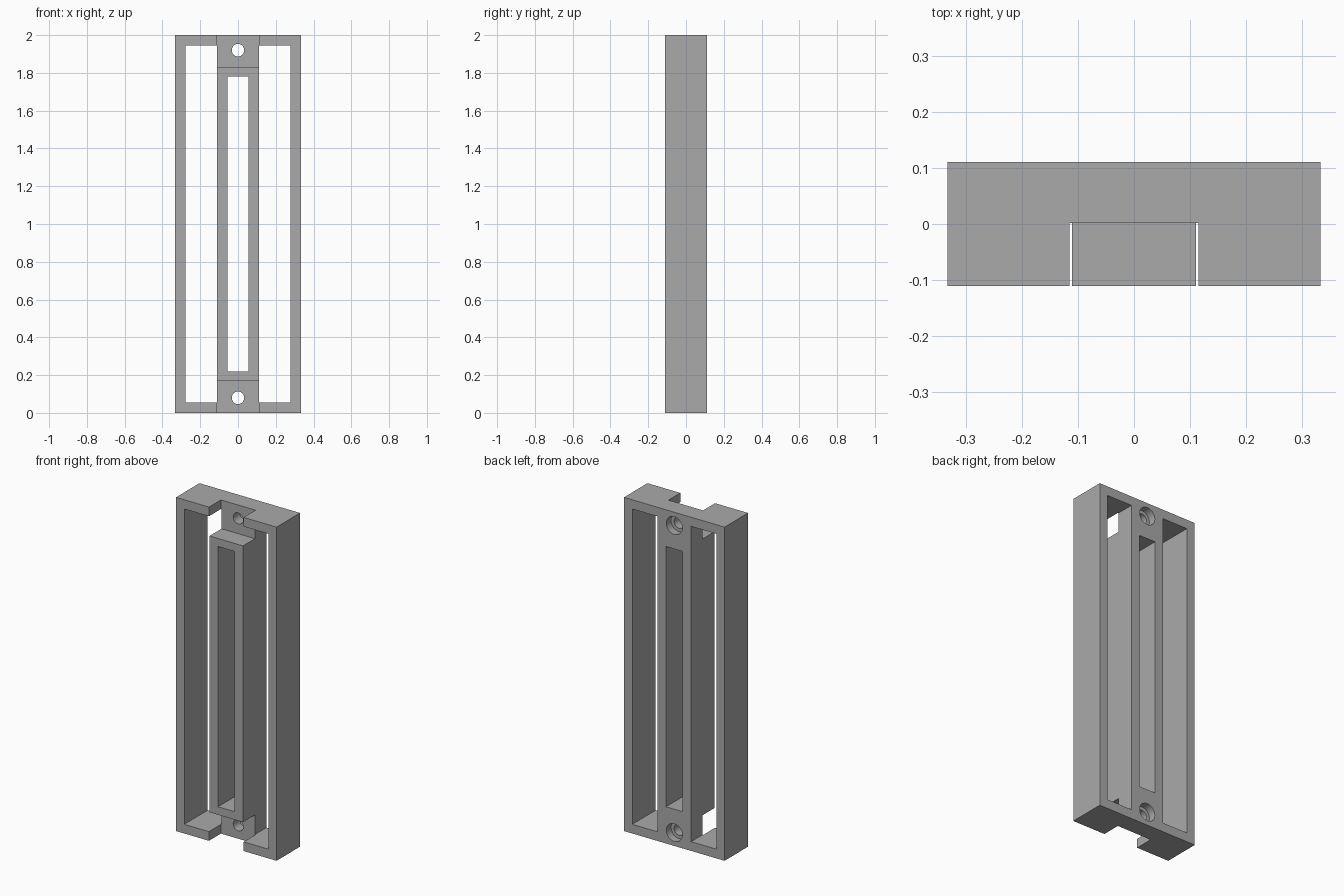
import bpy
import math

cube = bpy.data.objects.get("Cube")
if cube:
    bpy.data.objects.remove(cube, do_unlink=True)

W, D, H = 0.667, 0.222, 2.0      # overall size
WALL = 0.055                     # frame thickness
POST = 0.111                     # half width of the centre post
HOLE_Z = 0.08                    # screw hole distance from each end

grey = bpy.data.materials.new("plain grey")
grey.use_nodes = True
colour = (0.4, 0.4, 0.4, 1)
grey.diffuse_color = colour
grey.node_tree.nodes["Principled BSDF"].inputs["Base Color"].default_value = colour


def box(name, x, y, z):
    """Box spanning the given (low, high) ranges."""
    spans = (x, y, z)
    bpy.ops.mesh.primitive_cube_add(size=1, location=[(a + b) / 2 for a, b in spans])
    ob = bpy.context.object
    ob.name = name
    ob.scale = [b - a for a, b in spans]
    bpy.ops.object.transform_apply(location=True, rotation=False, scale=True)
    return ob


def bore(name, radius, y, z):
    """Cylinder along y."""
    bpy.ops.mesh.primitive_cylinder_add(
        vertices=48, radius=radius, depth=y[1] - y[0],
        location=(0, (y[0] + y[1]) / 2, z), rotation=(math.pi / 2, 0, 0))
    ob = bpy.context.object
    ob.name = name
    return ob


# Solid block to be opened up
frame = box("frame", (-W / 2, W / 2), (-D / 2, D / 2), (0, H))
frame.data.materials.append(grey)

# Tall side windows and the slot through the centre post
through = (-D, D)
cutters = [box("slot_cutter", (-WALL, WALL), through, (0.22, H - 0.22))]
for x in ((POST, W / 2 - WALL), (WALL - W / 2, -POST)):
    cutters.append(box("window_cutter", x, through, (WALL, H - WALL)))

# Front notches and counterbored screw holes at both ends
for z, hole_z in (((-0.1, 0.172), HOLE_Z), ((H - 0.172, H + 0.1), H - HOLE_Z)):
    cutters.append(box("notch_cutter", (-0.115, 0.115), (-D, 0.002), z))
    cutters.append(bore("hole_cutter", 0.033, through, hole_z))
    cutters.append(bore("counterbore_cutter", 0.053, (0.066, D), hole_z))

for cutter in cutters:
    cutter.hide_render = True
    mod = frame.modifiers.new("cut", "BOOLEAN")
    mod.operation = "DIFFERENCE"
    mod.solver = "EXACT"
    mod.object = cutter

bpy.ops.object.select_all(action="DESELECT")
frame.select_set(True)
bpy.context.view_layer.objects.active = frame
for mod in list(frame.modifiers):
    bpy.ops.object.modifier_apply(modifier=mod.name)
for cutter in cutters:
    bpy.data.objects.remove(cutter, do_unlink=True)

bpy.ops.object.shade_smooth_by_angle(angle=math.radians(30))
